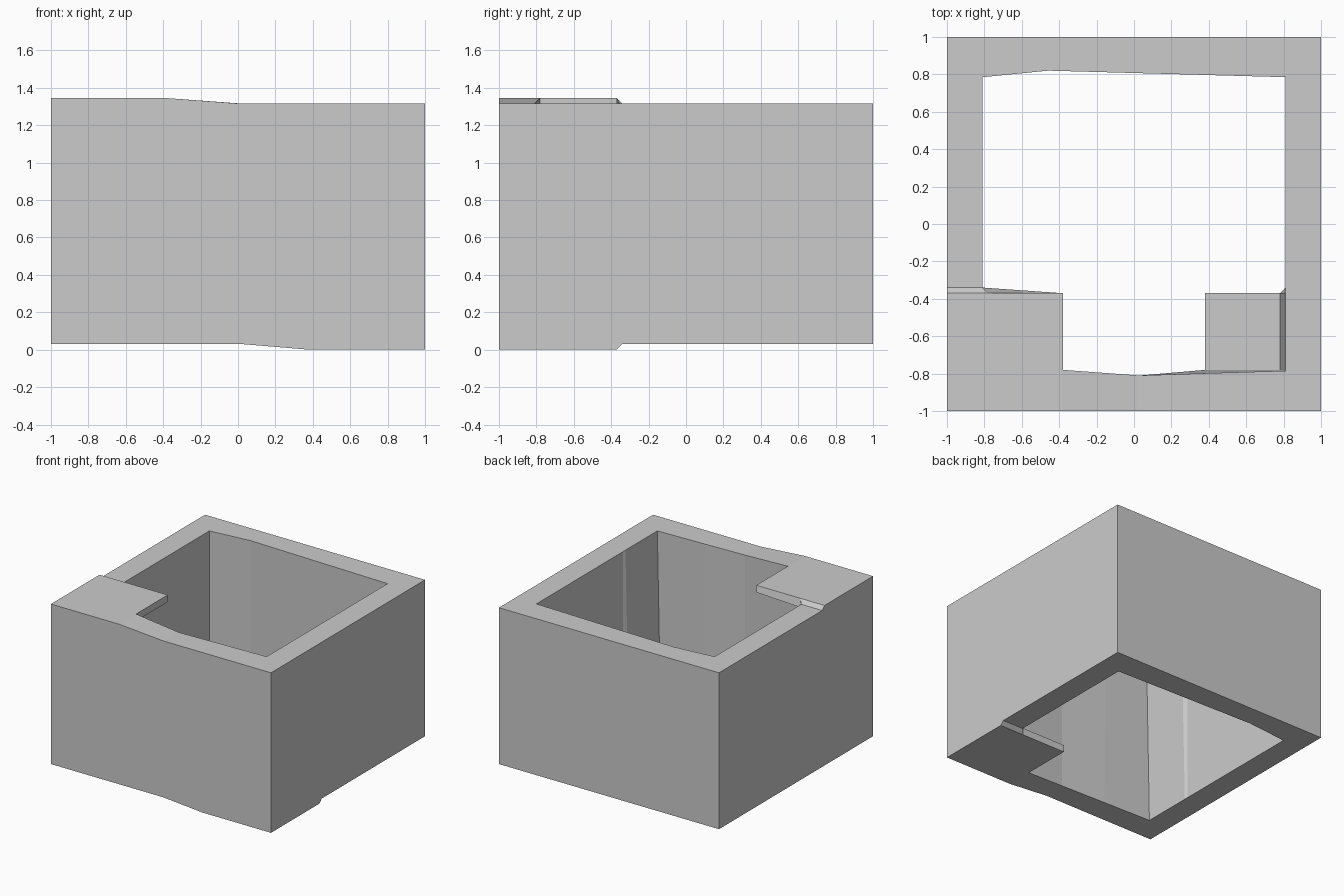
import bpy, bmesh

if "Cube" in bpy.data.objects:
    bpy.data.objects.remove(bpy.data.objects["Cube"])

H = 1.345          # overall height
S = 0.03           # height of the raised corner step


def make_object(name, verts, faces):
    mesh = bpy.data.meshes.new(name)
    bm = bmesh.new()
    vs = [bm.verts.new(v) for v in verts]
    for f in faces:
        bm.faces.new([vs[i] for i in f])
    bmesh.ops.recalc_face_normals(bm, faces=bm.faces)
    bm.to_mesh(mesh)
    bm.free()
    obj = bpy.data.objects.new(name, mesh)
    bpy.context.collection.objects.link(obj)
    return obj


# Ring stations: outer xy, inner xy at top, top raised?, inner xy at bottom, bottom lowered?
stations = [
    ((-1, -1), (-.78, -.78), 1, (-.81, -.785), 0),
    ((-.38, -1), (-.38, -.78), 1, (-.38, -.798), 0),
    ((.02, -1), (.03, -.81), 0, (.03, -.81), 0),
    ((.38, -1), (.38, -.798), 0, (.38, -.78), 1),
    ((1, -1), (.81, -.785), 0, (.78, -.78), 1),
    ((1, -.37), (.81, -.37), 0, (.78, -.37), 1),
    ((1, -.34), (.81, -.34), 0, (.81, -.34), 0),
    ((1, 1), (.81, .785), 0, (.81, .785), 0),
    ((-.46, 1), (-.46, .82), 0, (-.46, .82), 0),
    ((-1, 1), (-.81, .785), 0, (-.81, .785), 0),
    ((-1, -.34), (-.81, -.34), 0, (-.81, -.34), 0),
    ((-1, -.37), (-.78, -.37), 1, (-.81, -.37), 0),
]

# Four-sided walls, open at top and bottom
verts, faces = [], []
n = len(stations)
for outer, in_top, up, in_bot, down in stations:
    zt = H - S * (1 - up)
    zb = S * (1 - down)
    verts += [(*outer, zb), (*outer, zt), (*in_top, zt), (*in_bot, zb)]
for i in range(n):
    j = (i + 1) % n
    for k in range(4):
        m = (k + 1) % 4
        faces.append((4 * i + k, 4 * j + k, 4 * j + m, 4 * i + m))
make_object("box_walls", verts, faces)


# Thin corner slabs; the upper one has a small slanted lip at its back edge
def corner_slab(name, side, z_outer, z_inner, lip):
    verts = []
    for z, back in ((z_inner, -.37 + lip), (z_outer, -.37)):
        x = .78 + (lip if z == z_inner else 0)
        verts += [(side * .78, -.78, z), (side * .38, -.78, z),
                  (side * .38, -.37, z), (side * x, back, z)]
    faces = [(0, 1, 2, 3), (4, 5, 6, 7)]
    faces += [(k, (k + 1) % 4, (k + 1) % 4 + 4, k + 4) for k in range(4)]
    make_object(name, verts, faces)


corner_slab("upper_corner_slab", -1, H, H - .058, .03)
corner_slab("lower_corner_slab", 1, 0, .058, 0)
